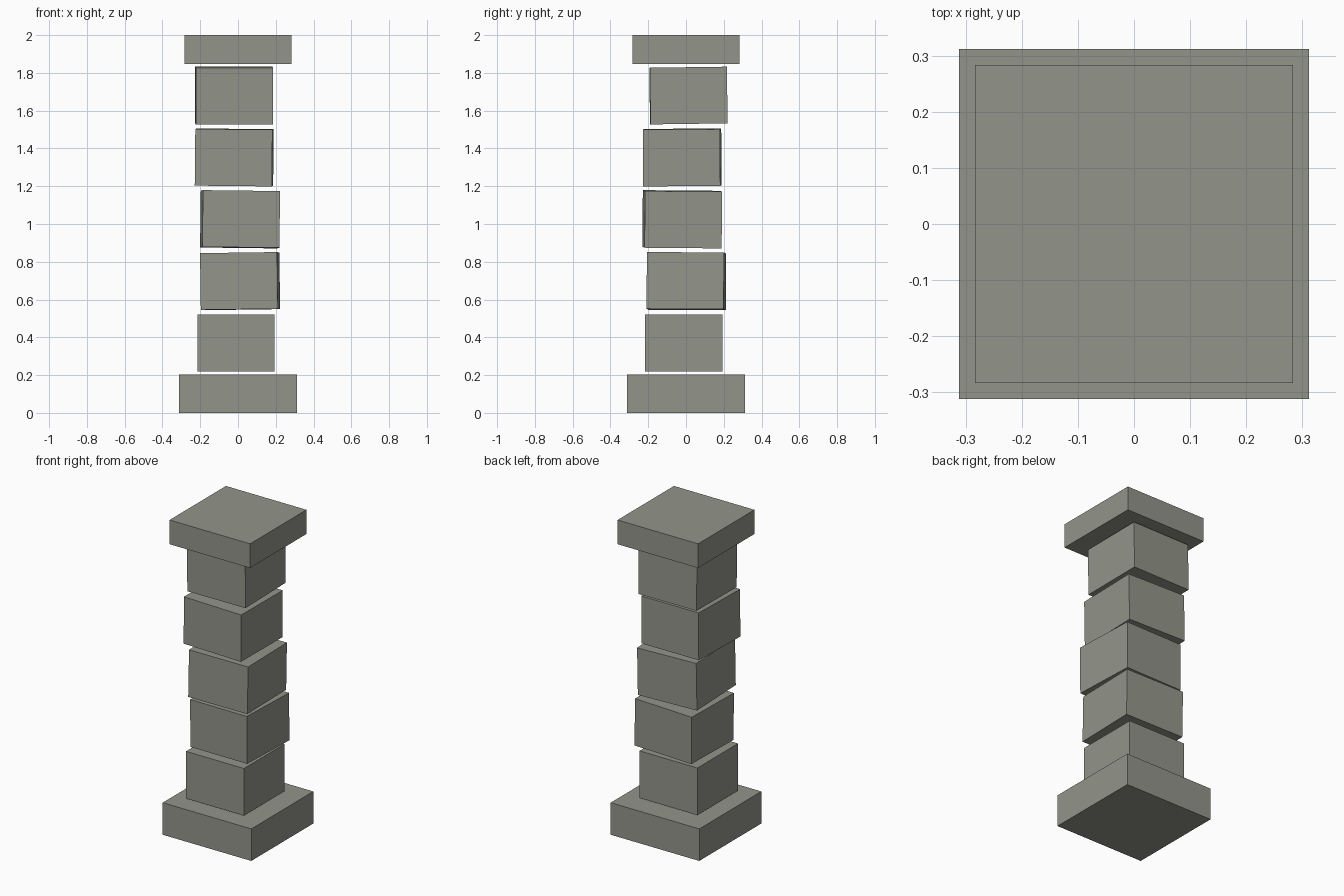
import bpy
from math import radians

cube = bpy.data.objects.get("Cube")
if cube:
    bpy.data.objects.remove(cube, do_unlink=True)

# Weathered stone colour
stone = bpy.data.materials.new("grey stone")
stone.use_nodes = True
colour = (0.29, 0.30, 0.255, 1)
stone.diffuse_color = colour
stone.node_tree.nodes["Principled BSDF"].inputs["Base Color"].default_value = colour


def block(name, centre, size, tilt=(0, 0, 0)):
    """Add one rectangular stone, tilted by degrees about x, y and z."""
    bpy.ops.mesh.primitive_cube_add(size=1, location=centre)
    stone_block = bpy.context.object
    stone_block.name = name
    stone_block.scale = size
    stone_block.rotation_euler = [radians(a) for a in tilt]
    stone_block.data.materials.append(stone)


# Square base and cap
block("base", (0, 0, 0.102), (0.624, 0.624, 0.204))
block("cap", (0, 0, 1.923), (0.567, 0.567, 0.154))

# Shaft blocks, slightly shifted and turned out of line: x, y, tilt
shaft = [
    (-0.011, -0.012, (0, 0, 0)),
    (0.011, 0.002, (-0.3, -0.8, -1.7)),
    (0.011, -0.02, (-0.5, 0.7, 1.7)),
    (-0.02, -0.02, (0.4, 0.6, -1.0)),
    (-0.021, 0.013, (0.8, 0, 0.4)),
]
for i, (x, y, tilt) in enumerate(shaft):
    block(f"shaft_block_{i + 1}", (x, y, 0.37 + 0.3275 * i), (0.408, 0.408, 0.3), tilt)
